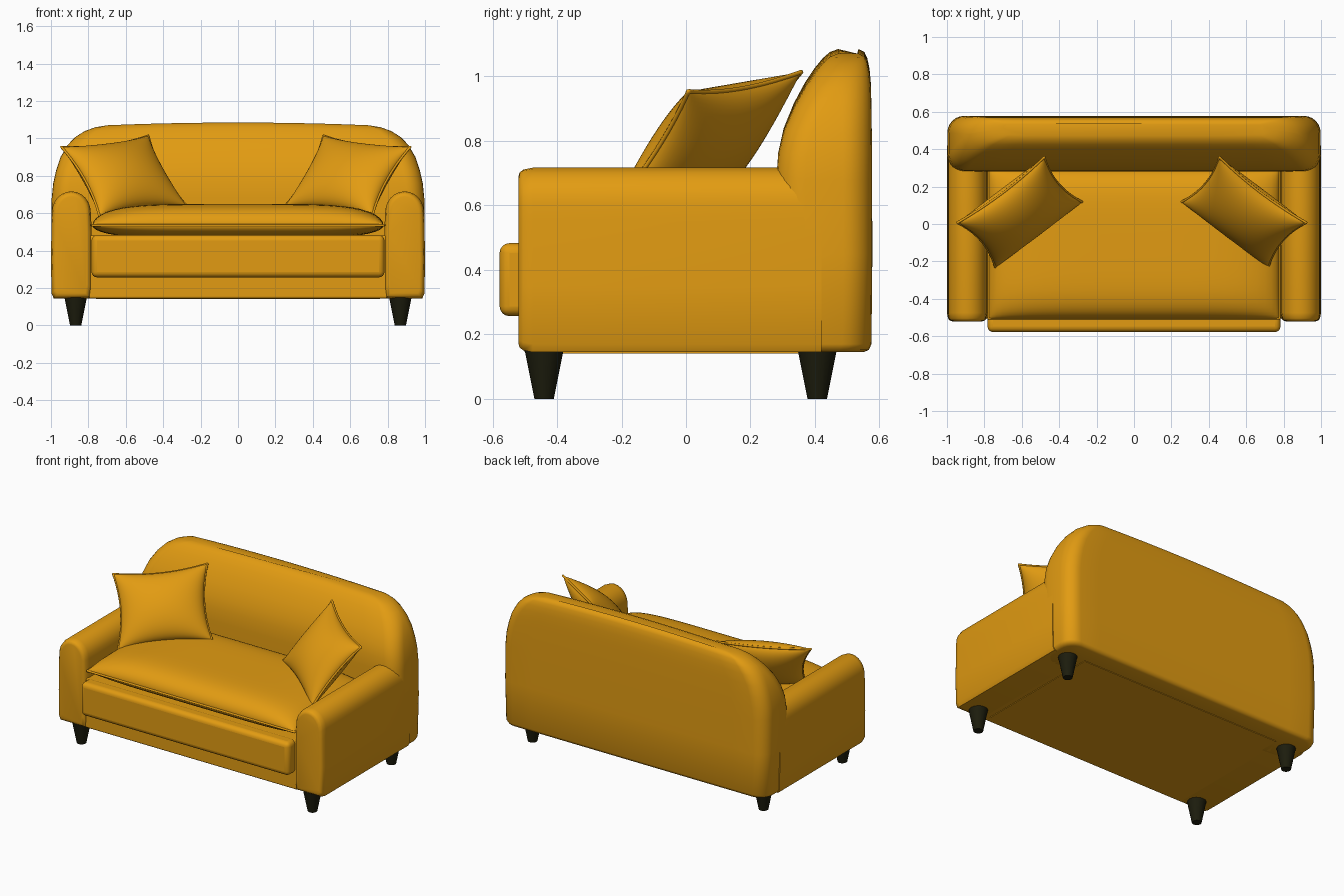
import bpy, bmesh, math
from mathutils import Vector

if "Cube" in bpy.data.objects:
    bpy.data.objects.remove(bpy.data.objects["Cube"], do_unlink=True)


def material(name, rgb):
    m = bpy.data.materials.new(name)
    m.use_nodes = True
    m.diffuse_color = (*rgb, 1)
    m.node_tree.nodes["Principled BSDF"].inputs["Base Color"].default_value = (*rgb, 1)
    return m


FABRIC = material("mustard fabric", (0.76, 0.33, 0.006))
WOOD = material("dark wood", (0.012, 0.012, 0.004))


def finish(name, bm, mat, angle=40, bevel=0, segments=4):
    bmesh.ops.remove_doubles(bm, verts=bm.verts, dist=0.0002)
    bmesh.ops.recalc_face_normals(bm, faces=bm.faces)
    mesh = bpy.data.meshes.new(name)
    bm.to_mesh(mesh)
    bm.free()
    mesh.materials.append(mat)
    obj = bpy.data.objects.new(name, mesh)
    bpy.context.collection.objects.link(obj)
    if bevel:
        mod = obj.modifiers.new("soft edges", 'BEVEL')
        mod.width, mod.segments, mod.limit_method = bevel, segments, 'ANGLE'
        mod.angle_limit = math.radians(50)
    bpy.ops.object.select_all(action='DESELECT')
    obj.select_set(True)
    bpy.context.view_layer.objects.active = obj
    bpy.ops.object.shade_smooth_by_angle(angle=math.radians(angle))
    return obj


def box(name, lo, hi, bevel):
    bm = bmesh.new()
    bmesh.ops.create_cube(bm, size=1)
    for v in bm.verts:
        v.co = [a + (c + 0.5) * (b - a) for a, b, c in zip(lo, hi, v.co)]
    return finish(name, bm, FABRIC, bevel=bevel)


def loft(bm, rings):
    rows = [[bm.verts.new(p) for p in ring] for ring in rings]
    n = len(rows[0])
    for a, b in zip(rows, rows[1:]):
        for i in range(n):
            j = (i + 1) % n
            bm.faces.new((a[i], a[j], b[j], b[i]))
    bm.faces.new(rows[0][::-1])
    bm.faces.new(rows[-1])


def cushion(name, center, u, v, top, bottom, power=2, pinch=0.0, n=14, piping=0.007):
    """Puffed sheet pair spanned by half-axes u and v, with a piped seam."""
    c, u, v = Vector(center), Vector(u), Vector(v)
    normal = u.cross(v).normalized()
    steps = [math.sin(math.pi / 2 * i / n) for i in range(-n, n + 1)]

    def flat(s, t):
        return c + u * s * (1 - pinch * (1 - t * t)) + v * t * (1 - pinch * (1 - s * s))

    bm = bmesh.new()
    for height in (top, -bottom):
        grid = [[bm.verts.new(flat(s, t) + normal * height * math.sqrt(
            max(0, (1 - abs(s) ** power) * (1 - abs(t) ** power)))) for t in steps] for s in steps]
        for a, b in zip(grid, grid[1:]):
            for i in range(2 * n):
                bm.faces.new((a[i], b[i], b[i + 1], a[i + 1]))
    finish(name, bm, FABRIC, angle=60)

    # Piping along the seam
    ring = [flat(s, -1) for s in steps[:-1]] + [flat(1, t) for t in steps[:-1]]
    ring += [flat(-s, 1) for s in steps[:-1]] + [flat(-1, -t) for t in steps[:-1]]
    curve = bpy.data.curves.new(name + "_piping", 'CURVE')
    curve.dimensions = '3D'
    curve.bevel_depth, curve.bevel_resolution = piping, 2
    spline = curve.splines.new('POLY')
    spline.points.add(len(ring) - 1)
    for point, p in zip(spline.points, ring):
        point.co = (*p, 1)
    spline.use_cyclic_u = True
    curve.materials.append(FABRIC)
    bpy.context.collection.objects.link(bpy.data.objects.new(name + "_piping", curve))


# Backrest: rounded horizontal sections stacked upward, with a crowned top
def back_section(z, w, front, back):
    r = min(0.09, (back - front) * 0.49)
    corners = [(w - r, front + r, -90), (w - r, back - r, 0),
               (r - w, back - r, 90), (r - w, front + r, 180)]
    pts = []
    for k, (cx, cy, start) in enumerate(corners):
        for i in range(7):
            a = math.radians(start + 15 * i)
            pts.append((cx + r * math.cos(a), cy + r * math.sin(a)))
        if k in (1, 3):
            nx = corners[(k + 1) % 4][0]
            pts += [(cx + (nx - cx) * i / 12, pts[-1][1]) for i in range(1, 12)]
    lift = max(0, (z - 0.72) / 0.335) * 0.03
    return [(x, y, z + lift * (1 - x * x)) for x, y in pts]


sections = [(0.145, 0.965, 0.30, 0.55), (0.152, 0.983, 0.285, 0.567), (0.17, 0.992, 0.28, 0.575),
            (0.45, 0.998, 0.28, 0.578), (0.68, 0.996, 0.28, 0.577), (0.76, 0.988, 0.286, 0.577),
            (0.83, 0.972, 0.303, 0.576), (0.90, 0.948, 0.334, 0.575), (0.96, 0.912, 0.369, 0.573),
            (1.00, 0.872, 0.398, 0.569), (1.03, 0.82, 0.425, 0.562), (1.047, 0.765, 0.447, 0.553),
            (1.055, 0.70, 0.472, 0.535)]
bm = bmesh.new()
loft(bm, [back_section(*s) for s in sections])
finish("backrest", bm, FABRIC, angle=60)

# Arms: round-topped profile run from front to back
for side, label in ((1, "left"), (-1, "right")):
    profile = [(0.79, 0.145), (0.985, 0.145), (0.997, 0.17), (1.0, 0.35), (0.997, 0.55)]
    profile += [(0.891 + 0.104 * math.cos(math.radians(a)), 0.605 + 0.112 * math.sin(math.radians(a)))
                for a in range(0, 181, 15)]
    profile += [(0.782, 0.5), (0.782, 0.2)]
    cx, cz = 0.89, 0.43
    rings = []
    for y, inset in ((-0.52, 0.028), (-0.516, 0.015), (-0.505, 0.006), (-0.475, 0), (0.42, 0)):
        rings.append([(side * (cx + (x - cx) * (1 - inset / 0.11)), y, cz + (z - cz) * (1 - inset / 0.29))
                      for x, z in profile])
    bm = bmesh.new()
    loft(bm, rings)
    finish(label + "_arm", bm, FABRIC, angle=50)

# Base frame, front panel and underside cover
box("base_frame", (-0.80, -0.505, 0.145), (0.80, 0.40, 0.48), 0.01)
box("front_panel", (-0.783, -0.578, 0.257), (0.783, -0.48, 0.483), 0.03)
box("underside_cover", (-0.76, -0.46, 0.141), (0.76, 0.44, 0.148), 0)

# Seat cushion
cushion("seat_cushion", (0, -0.105, 0.535), (0.778, 0, 0), (0, 0.402, 0), 0.115, 0.068, power=5)

# Throw pillows, mirrored across the seat
for side, label, x in ((1, "left", 0.587), (-1, "right", 0.61)):
    cushion(label + "_throw_pillow", (side * x, 0.062, 0.797), (side * -0.232, 0.175, 0.03),
            (side * 0.102, 0.12, 0.187), 0.105, 0.105, pinch=0.12)

# Tapered legs
for x, xl in ((0.868, "left"), (-0.868, "right")):
    for y, yl in ((-0.44, "front"), (0.407, "back")):
        bm = bmesh.new()
        bmesh.ops.create_cone(bm, cap_ends=True, segments=16, radius1=0.03, radius2=0.06, depth=0.15)
        bmesh.ops.translate(bm, verts=bm.verts, vec=(x, y, 0.075))
        finish(f"{yl}_{xl}_leg", bm, WOOD)
